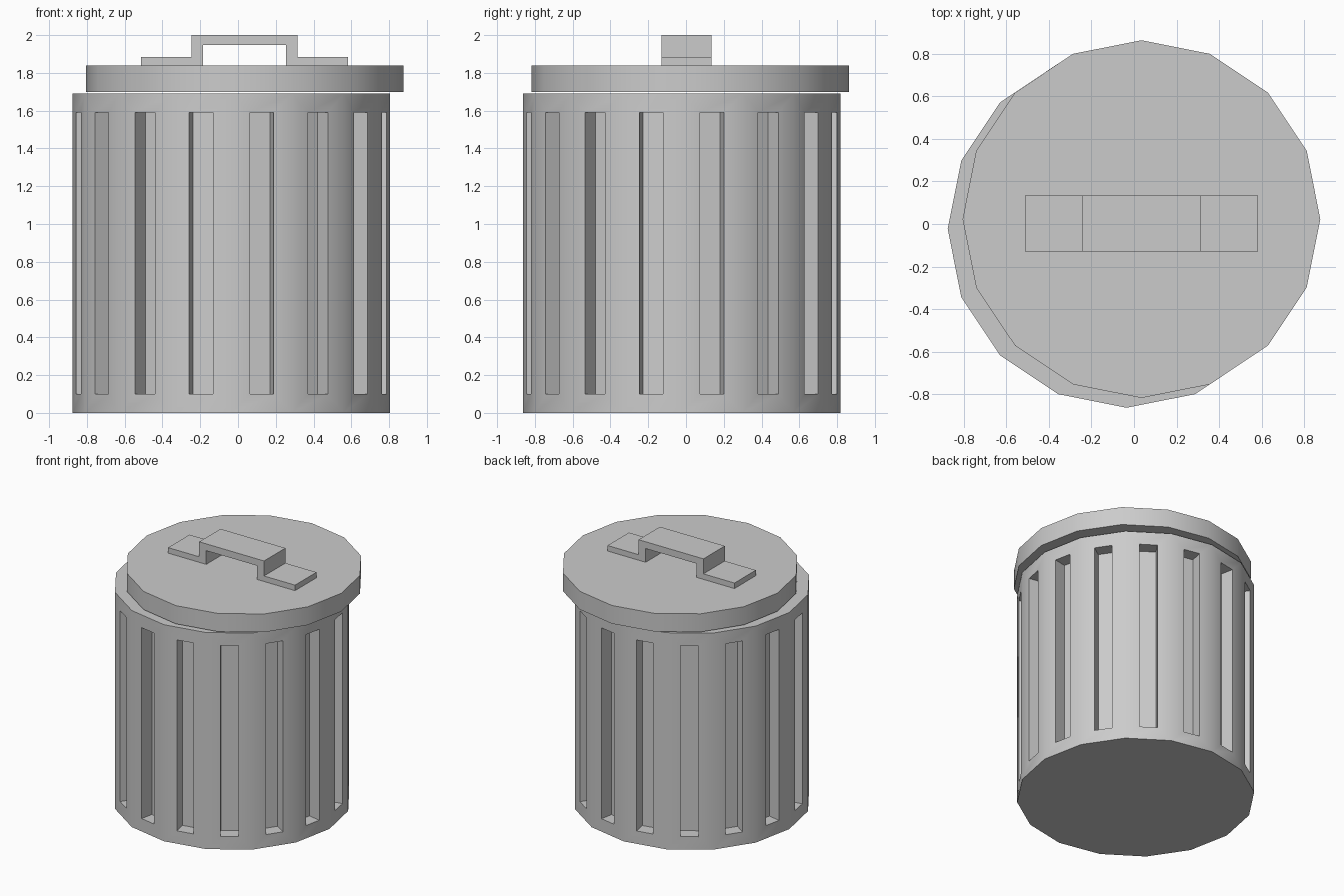
import bpy, bmesh
from mathutils import Matrix

if "Cube" in bpy.data.objects:
    bpy.data.objects.remove(bpy.data.objects["Cube"])

SIDES, RADIUS = 16, 0.841


def finish(bm, name, loc):
    bmesh.ops.recalc_face_normals(bm, faces=bm.faces[:])
    mesh = bpy.data.meshes.new(name)
    bm.to_mesh(mesh)
    bm.free()
    obj = bpy.data.objects.new(name, mesh)
    obj.location = loc
    bpy.context.collection.objects.link(obj)
    bpy.ops.object.select_all(action='DESELECT')
    obj.select_set(True)
    bpy.context.view_layer.objects.active = obj
    bpy.ops.object.shade_smooth_by_angle()
    return obj


def drum(height):
    # closed low-poly cylinder standing on z = 0
    bm = bmesh.new()
    bmesh.ops.create_cone(bm, cap_ends=True, segments=SIDES, radius1=RADIUS,
                          radius2=RADIUS, depth=height,
                          matrix=Matrix.Translation((0, 0, height / 2)))
    bm.normal_update()
    return bm


# Can body: every side panel gets a recessed vertical slot
bm = drum(1.69)
panels = [f for f in bm.faces if abs(f.normal.z) < 0.5]
bmesh.ops.inset_individual(bm, faces=panels, thickness=0.1, use_even_offset=True)
bm.normal_update()
for floor in bmesh.ops.extrude_discrete_faces(bm, faces=panels)["faces"]:
    floor.normal_update()
    bmesh.ops.translate(bm, verts=floor.verts[:], vec=floor.normal * -0.1)
finish(bm, "can_body", (-0.035, -0.023, 0))

# Lid: sits slightly off-centre just above the body
finish(drum(0.142), "lid", (0.035, 0.023, 1.698))

# Handle: bent strap profile extruded in depth
half = [(0.219, 0.107), (0.219, 0), (0.548, 0), (0.548, 0.043), (0.28, 0.043), (0.28, 0.16)]
profile = half + [(-x, z) for x, z in reversed(half)]
bm = bmesh.new()
face = bm.faces.new([bm.verts.new((x, -0.132, z)) for x, z in profile])
side = bmesh.ops.extrude_face_region(bm, geom=[face])["geom"]
bmesh.ops.translate(bm, vec=(0, 0.264, 0),
                    verts=[v for v in side if isinstance(v, bmesh.types.BMVert)])
finish(bm, "lid_handle", (0.035, 0.003, 1.84))
